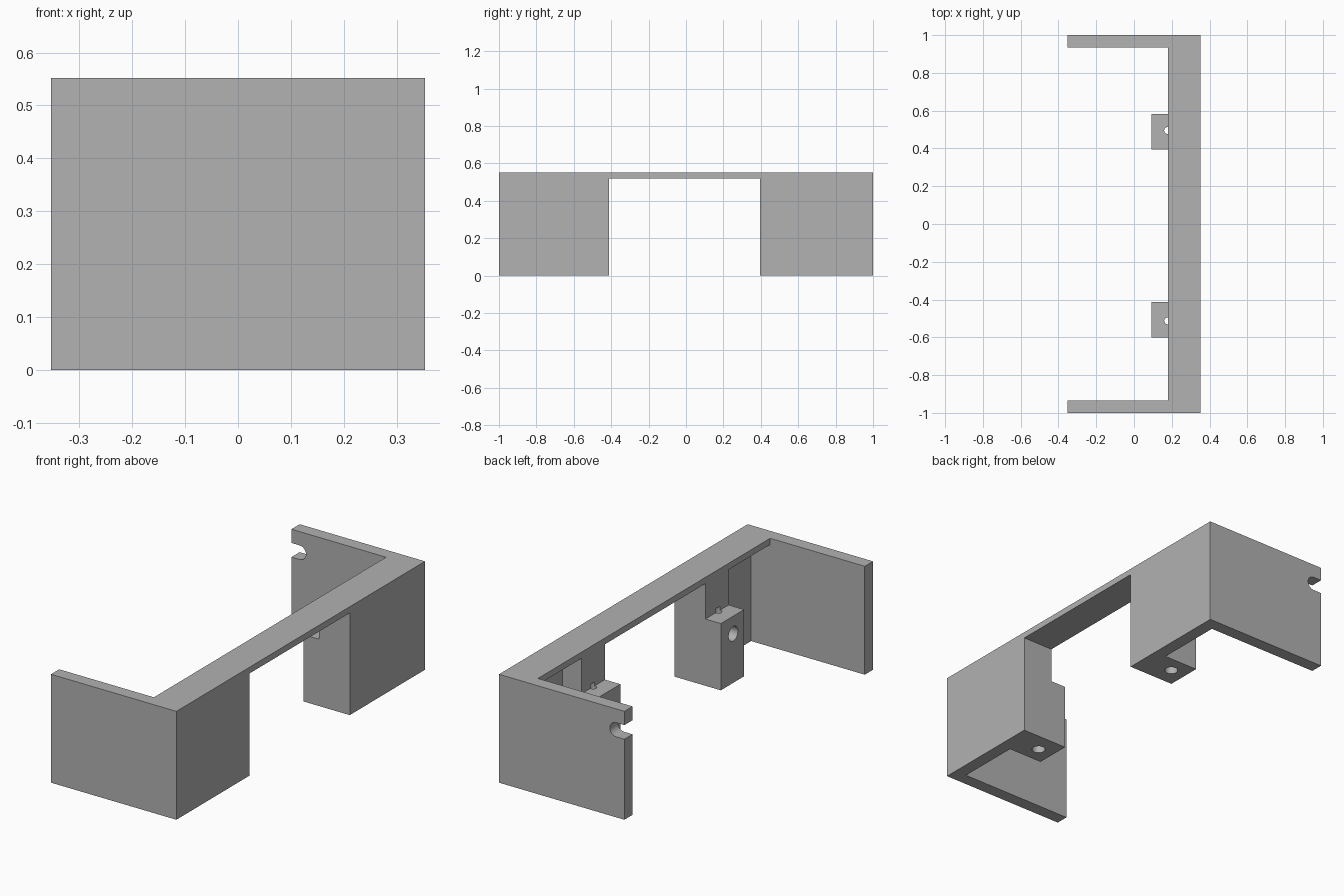
import bpy
import bmesh
from math import radians
from mathutils import Matrix, Vector

cube = bpy.data.objects.get("Cube")
if cube:
    bpy.data.objects.remove(cube, do_unlink=True)

HALF_X, HEIGHT = 0.353, 0.552
WALL = 0.066          # shell thickness
BEAM_X, BEAM_Z = 0.18, 0.52
POST_X, POST_WIDTH, LEDGE_Z = 0.093, 0.187, 0.34

grey = bpy.data.materials.new("plain grey")
grey.use_nodes = True
grey.diffuse_color = (0.445, 0.445, 0.445, 1)
grey.node_tree.nodes["Principled BSDF"].inputs["Base Color"].default_value = grey.diffuse_color


def add_object(name, bm):
    bmesh.ops.recalc_face_normals(bm, faces=bm.faces)
    mesh = bpy.data.meshes.new(name)
    bm.to_mesh(mesh)
    bm.free()
    mesh.materials.append(grey)
    obj = bpy.data.objects.new(name, mesh)
    bpy.context.collection.objects.link(obj)
    return obj


def box(name, x, y, z):
    """Box from its (low, high) extent on each axis."""
    bm = bmesh.new()
    bmesh.ops.create_cube(bm, size=1)
    for v in bm.verts:
        v.co = [(lo + hi) / 2 + c * (hi - lo) for c, (lo, hi) in zip(v.co, (x, y, z))]
    return add_object(name, bm)


def prism(name, profile, y0, y1):
    """Extrude an x-z profile along y."""
    bm = bmesh.new()
    face = bm.faces.new([bm.verts.new((x, y0, z)) for x, z in profile])
    result = bmesh.ops.extrude_face_region(bm, geom=[face])
    verts = [g for g in result["geom"] if isinstance(g, bmesh.types.BMVert)]
    bmesh.ops.translate(bm, verts=verts, vec=(0, y1 - y0, 0))
    return add_object(name, bm)


def rod(start, end, radius):
    """Round cutter between two points."""
    start, end = Vector(start), Vector(end)
    axis = end - start
    turn = axis.to_track_quat('Z', 'Y').to_matrix().to_4x4()
    bm = bmesh.new()
    bmesh.ops.create_cone(bm, cap_ends=True, segments=32, radius1=radius, radius2=radius,
                          depth=axis.length,
                          matrix=Matrix.Translation((start + end) / 2) @ turn)
    return add_object("cutter", bm)


def cut(obj, cutters):
    """Subtract the cutters, then remove them."""
    bpy.context.view_layer.objects.active = obj
    for cutter in cutters:
        cutter.hide_render = True
        mod = obj.modifiers.new("cut", 'BOOLEAN')
        mod.operation, mod.solver, mod.object = 'DIFFERENCE', 'EXACT', cutter
        bpy.ops.object.modifier_apply(modifier=mod.name)
        bpy.data.objects.remove(cutter, do_unlink=True)
    bpy.ops.object.select_all(action='DESELECT')
    obj.select_set(True)
    bpy.ops.object.shade_smooth_by_angle(angle=radians(30))


# Thin top rail joining both ends
box("top_rail", (BEAM_X, HALF_X), (-1 + WALL, 1 - WALL), (BEAM_Z, HEIGHT))

for side, label, inner in ((1, "back", 0.395), (-1, "front", 0.413)):
    outer = 1 - WALL
    post_end = inner + POST_WIDTH

    # End wall
    wall = box(label + "_end_wall", (-HALF_X, HALF_X), sorted((side, side * outer)), (0, HEIGHT))

    # Open slot in the free edge of the back wall
    if side > 0:
        slot_x, slot_z, r = -0.307, 0.446, 0.036
        cut(wall, [rod((slot_x, 0.9, slot_z), (slot_x, 1.1, slot_z), r),
                   box("cutter", (-0.5, slot_x), (0.9, 1.1), (slot_z - r, slot_z + r))])

    # Side panel between the post and the end wall
    box(label + "_side_panel", (HALF_X - WALL, HALF_X),
        sorted((side * post_end, side * outer)), (0, BEAM_Z))

    # Stepped mounting post
    post = prism(label + "_post",
                 [(POST_X, 0), (HALF_X, 0), (HALF_X, BEAM_Z), (BEAM_X, BEAM_Z),
                  (BEAM_X, LEDGE_Z), (POST_X, LEDGE_Z)],
                 side * inner, side * post_end)

    # Wide bore from below, narrow bore to the ledge, blind bore in the inner face
    y = side * (inner + 0.1)
    hx = 0.178
    cut(post, [rod((hx, y, -0.1), (hx, y, 0.16), 0.032),
               rod((hx, y, 0.1), (hx, y, LEDGE_Z + 0.02), 0.018),
               rod((0, y, 0.25), (0.21, y, 0.25), 0.037)])
